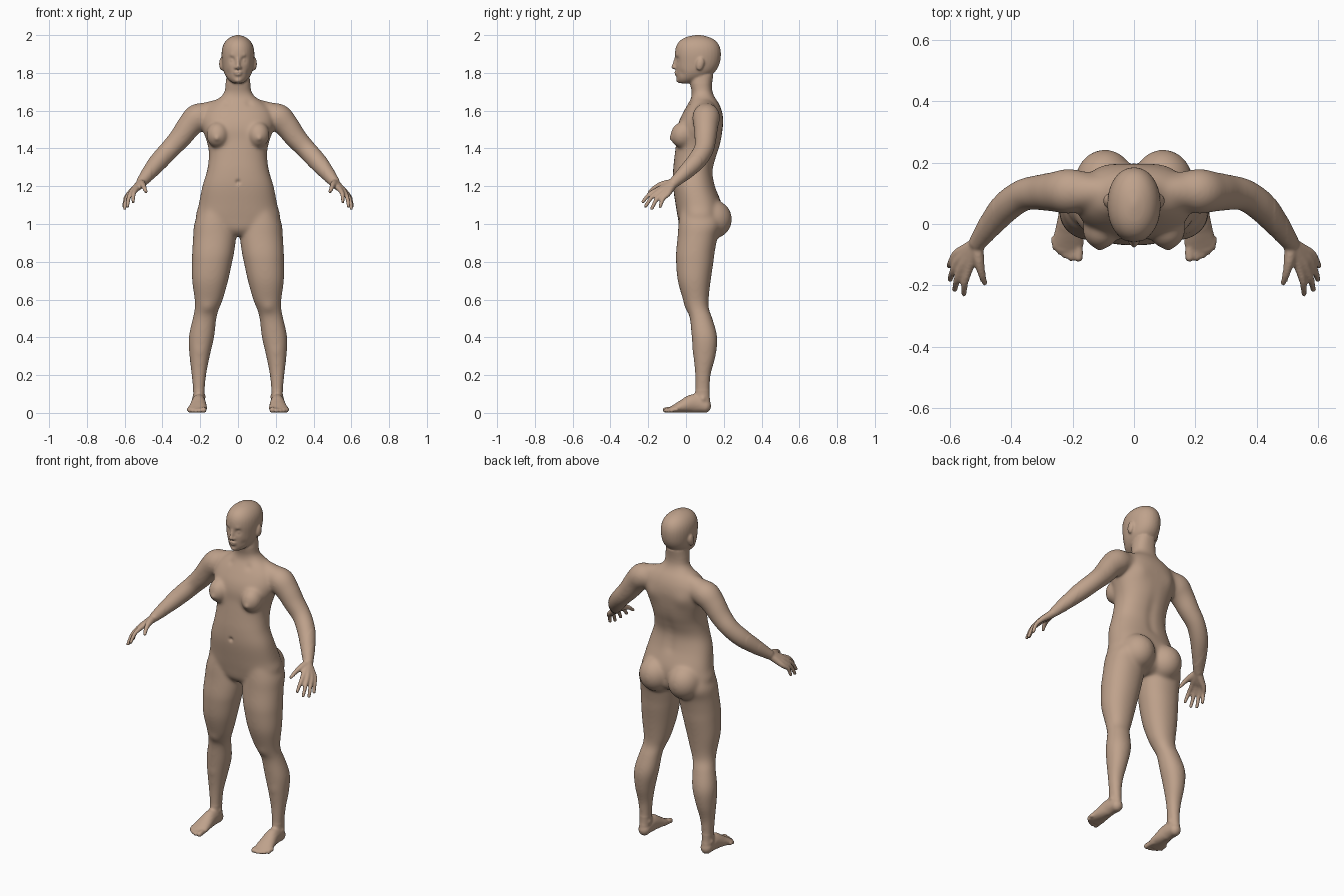
import bpy, bmesh, math
from mathutils import Vector, Matrix

SIDES, STEPS = 32, 6


def spline(rows):
    """Catmull-Rom interpolation of rows of numbers."""
    out = []
    for i in range(len(rows) - 1):
        a, b, c, d = (rows[max(0, min(len(rows) - 1, i + k))] for k in (-1, 0, 1, 2))
        for s in range(STEPS):
            t = s / STEPS
            out.append([q + .5 * t * (r - p + t * (2*p - 5*q + 4*r - w + t * (3*(q - r) + w - p)))
                        for p, q, r, w in zip(a, b, c, d)])
    return out + [list(rows[-1])]


def skin(bm, rings):
    """Closed solid from a list of point rings."""
    vs = [[bm.verts.new(p) for p in ring] for ring in rings]
    for a, b in zip(vs, vs[1:]):
        for i in range(SIDES):
            j = (i + 1) % SIDES
            bm.faces.new((a[i], a[j], b[j], b[i]))
    bm.faces.new(vs[0][::-1])
    bm.faces.new(vs[-1])


def oval(n=2.0):
    for i in range(SIDES):
        c, s = math.cos(math.tau * i / SIDES), math.sin(math.tau * i / SIDES)
        yield math.copysign(abs(c) ** (2 / n), c), math.copysign(abs(s) ** (2 / n), s)


def loft(bm, rows, n=2.0):
    """Horizontal sections: z, x min, x max, y min, y max."""
    skin(bm, [[((x0 + x1) / 2 + c * (x1 - x0) / 2, (y0 + y1) / 2 + s * (y1 - y0) / 2, z)
               for c, s in oval(n)] for z, x0, x1, y0, y1 in spline(rows)])


def ball(bm, centre, radii, rot=0):
    m = Matrix.Translation(centre) @ Matrix.Rotation(rot, 4, 'X') @ Matrix.Diagonal((*radii, 1))
    bmesh.ops.create_uvsphere(bm, u_segments=24, v_segments=16, radius=1, matrix=m)


def tube(bm, rows):
    """Round-ended limb along points: x, y, z, radius (, vertical radius)."""
    rows = [(*r, r[3]) if len(r) == 4 else r for r in rows]
    pts, rings = spline(rows), []
    for i, p in enumerate(pts):
        t = Vector(pts[min(i + 1, len(pts) - 1)][:3]) - Vector(pts[max(i - 1, 0)][:3])
        u = t.cross(Vector((0, 0, 1))).normalized()
        v = u.cross(t).normalized()
        rings.append([Vector(p[:3]) + u * c * p[3] + v * s * p[4] for c, s in oval()])
    skin(bm, rings)
    for x, y, z, r, rz in (rows[0], rows[-1]):
        ball(bm, (x, y, z), (r, min(r, rz), rz))


bm = bmesh.new()

# Leg
loft(bm, [(1.08, .03, .20, -.03, .17), (1.0, .015, .232, -.04, .19), (.93, .010, .238, -.045, .168),
          (.85, .02, .243, -.053, .152), (.8, .03, .244, -.053, .146), (.7, .052, .243, -.044, .131),
          (.6, .08, .23, -.016, .12), (.55, .1, .23, .003, .122), (.5, .114, .24, .02, .14),
          (.4, .126, .261, .03, .166), (.3, .149, .257, .039, .157), (.2, .168, .246, .048, .131),
          (.1, .177, .237, .048, .126), (.03, .176, .24, .04, .132)], 2.15)

# Foot and toes
tube(bm, [(.207, .1, .036, .033, .036), (.208, .04, .05, .037, .05), (.211, -.02, .034, .046, .034),
          (.215, -.06, .022, .051, .022), (.217, -.08, .016, .046, .016)])
for x, tip, r in ((.181, -.124, .015), (.205, -.122, .0115), (.224, -.113, .011),
                  (.241, -.102, .011), (.257, -.087, .011)):
    tube(bm, [(x + .004, -.05, .018, r), (x, (tip - .05) / 2, .018, r), (x, tip + r, r, r)])

# Buttock, breast, ear
ball(bm, (.095, .137, 1.025), (.098, .107, .105))
ball(bm, (.108, -.018, 1.472), (.06, .064, .07), -.25)
ball(bm, (.112, -.075, 1.455), (.018, .016, .018))
ball(bm, (.087, .075, 1.848), (.013, .021, .036), -.2)

# Shoulder and arm
tube(bm, [(.03, .1, 1.65, .035), (.11, .105, 1.61, .05), (.2, .105, 1.57, .068)])
tube(bm, [(.15, .11, 1.575, .06), (.21, .107, 1.565, .074), (.258, .105, 1.52, .066),
          (.305, .103, 1.457, .059), (.36, .095, 1.397, .053), (.415, .058, 1.337, .051),
          (.465, 0, 1.277, .042), (.51, -.06, 1.222, .029)])

# Hand: palm and fingers
for knuckle, tip in (((.54, -.148, 1.182), (.555, -.228, 1.118)), ((.560, -.138, 1.174), (.585, -.214, 1.094)),
                     ((.573, -.119, 1.164), (.600, -.181, 1.082)), ((.579, -.097, 1.157), (.603, -.137, 1.092))):
    k, t = Vector(knuckle), Vector(tip)
    w = Vector((.513, -.066, 1.215))
    mid = k.lerp(t, .5) + Vector((.005, -.005, .008))
    tube(bm, [(*w, .023), (*w.lerp(k, .55), .019), (*k, .0145), (*mid, .0115), (*t, .0095)])
tube(bm, [(.513, -.07, 1.216, .022), (.507, -.115, 1.211, .019), (.497, -.16, 1.196, .0135),
          (.487, -.193, 1.17, .011)])

# Mirror the paired parts
copy = bmesh.ops.duplicate(bm, geom=bm.verts[:] + bm.edges[:] + bm.faces[:])['geom']
for v in copy:
    if isinstance(v, bmesh.types.BMVert):
        v.co.x *= -1

# Trunk and neck
trunk = [(.937, .06, .0, .13), (.97, .16, -.03, .18), (1.03, .222, -.043, .192), (1.1, .209, -.055, .19),
         (1.2, .189, -.069, .155), (1.28, .165, -.069, .143), (1.35, .155, -.062, .16),
         (1.4, .157, -.056, .176), (1.45, .17, -.05, .187), (1.5, .188, -.048, .194),
         (1.55, .193, -.035, .198), (1.6, .178, -.01, .19), (1.64, .14, .013, .173),
         (1.67, .096, .028, .153), (1.7, .072, .03, .14), (1.74, .066, .022, .138), (1.79, .06, .02, .145)]
loft(bm, [(z, -w, w, f, b) for z, w, f, b in trunk], 2.3)

# Head
head = [(1.745, .025, -.036, .03), (1.76, .046, -.046, .08), (1.78, .063, -.05, .122), (1.81, .077, -.053, .157),
        (1.85, .084, -.056, .178), (1.9, .087, -.059, .185), (1.94, .081, -.052, .178),
        (1.97, .064, -.032, .157), (1.99, .038, .003, .12), (2.001, .005, .055, .075)]
loft(bm, [(z, -w, w, f, b) for z, w, f, b in head], 2.1)

# Nose, lips, chin
tube(bm, [(0, -.054, 1.875, .009), (0, -.06, 1.85, .010), (0, -.066, 1.831, .012)])
for s in (-1, 1):
    ball(bm, (s * .012, -.056, 1.827), (.009, .011, .008))
ball(bm, (0, -.05, 1.803), (.024, .013, .006))
ball(bm, (0, -.049, 1.791), (.020, .013, .006))
ball(bm, (0, -.038, 1.762), (.02, .014, .014))

# Fuse everything into one skin
bmesh.ops.recalc_face_normals(bm, faces=bm.faces[:])
mesh = bpy.data.meshes.new("body_parts")
bm.to_mesh(mesh)
bm.free()
body = bpy.data.objects.new("human_body", mesh)
bpy.context.collection.objects.link(body)
mod = body.modifiers.new("fuse", 'REMESH')
mod.mode = 'VOXEL'
mod.voxel_size = .0055
fused = bpy.data.meshes.new_from_object(body.evaluated_get(bpy.context.evaluated_depsgraph_get()))
body.modifiers.clear()
body.data = fused

# Soften: lightly on face, hands and feet, strongly on trunk and limbs
bm = bmesh.new()
bm.from_mesh(fused)


def soften(verts, times):
    for _ in range(times):
        bmesh.ops.smooth_vert(bm, verts=verts, factor=.5, use_axis_x=True, use_axis_y=True, use_axis_z=True)


soften(bm.verts[:], 3)
soften([v for v in bm.verts if .07 < v.co.z < 1.74 and abs(v.co.x) < .5], 8)
soften([v for v in bm.verts if .12 < v.co.z < 1.71 and abs(v.co.x) < .46], 18)

# Sculpt small forms: x, y, z, radius, height along the normal
brushes = [(.035, -.05, 1.87, .017, -.011), (.035, -.045, 1.868, .010, .007), (.035, -.052, 1.892, .012, .003),
           (.05, -.02, 1.8, .018, -.003), (0, -.068, 1.222, .012, -.010), (.16, .0, .56, .03, .005),
           (.1, .19, 1.52, .045, .006), (.06, .01, 1.645, .02, -.005), (.205, .045, .33, .03, .002),
           (.178, .09, .085, .014, .006), (.237, .09, .075, .014, .006), (0, -.062, 1.797, .006, -.003)]
brushes += [(0, .15, 1.2 + .04 * i, .03, -.004) for i in range(10)]
bm.normal_update()
moves = {}
for x, y, z, r, h in brushes:
    for c in {(x, y, z), (-x, y, z)}:
        c = Vector(c)
        for v in bm.verts:
            if abs(v.co.z - c.z) < 2 * r:
                d = (v.co - c).length / r
                if d < 2.5:
                    moves[v] = moves.get(v, 0) + h * math.exp(-d * d)
for v, h in moves.items():
    v.co += v.normal * h
for v in bm.verts:
    v.co.z = max(v.co.z, 0)
for f in bm.faces:
    f.smooth = True
bm.to_mesh(fused)
bm.free()

# Skin colour
mat = bpy.data.materials.new("skin")
mat.diffuse_color = (.52, .36, .26, 1)
fused.materials.clear()
fused.materials.append(mat)
